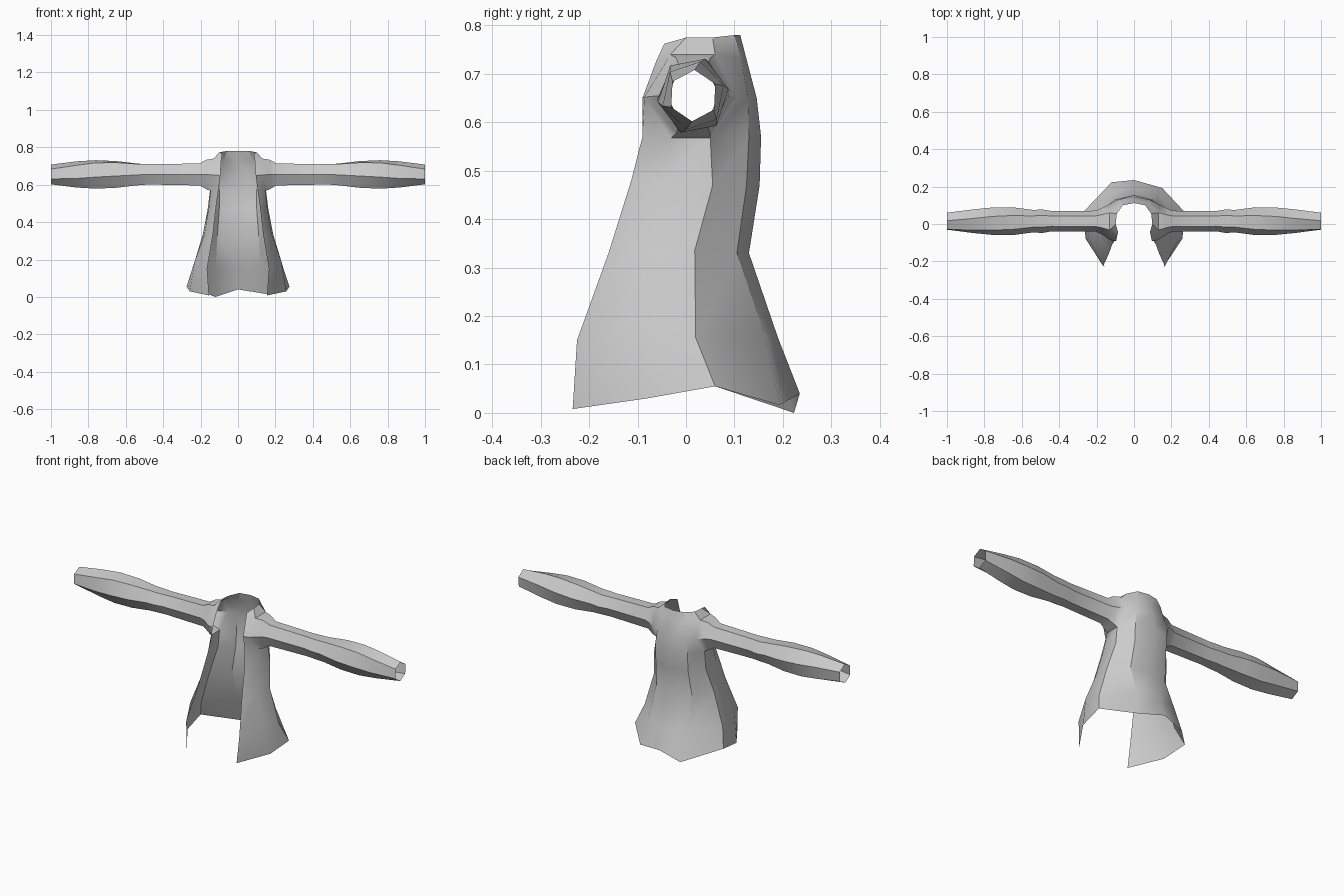
import bpy, bmesh
from math import sin, cos, radians

# Half of the coat body: rows from hem to collar, each running
# centre back, back corner, side, front corner, front edge (x, y, z)
ROWS = [
    [(0, .235, .04), (.135, .208, .008), (.275, .06, .055), (.258, -.08, .03), (.155, -.234, .008)],
    [(0, .19, .155), (.12, .165, .155), (.242, .02, .155), (.232, -.095, .19), (.165, -.225, .15)],
    [(0, .13, .33), (.11, .105, .33), (.188, .018, .335), (.18, -.078, .335), (.135, -.16, .33)],
    [(0, .152, .47), (.10, .125, .47), (.162, .055, .47), (.155, -.045, .48), (.118, -.113, .48)],
    [(0, .155, .57), (.10, .13, .57), (.15, .05, .568), (.147, -.03, .568), (.105, -.09, .57)],
    [(0, .146, .65), (.09, .128, .65), (.135, .104, .652), (.128, -.086, .652), (.095, -.09, .65)],
    [(0, .125, .73), (.075, .115, .73), (.13, .06, .74), (.13, -.032, .74), (.09, -.062, .725)],
    [(0, .112, .78), (.06, .10, .78), (.092, .055, .775), (.098, 0, .775), (.085, -.045, .762)],
]

# Sleeve rings: x, radius in y, radius in z, twist in degrees
SLEEVE = [
    (.172, .070, .090, 0), (.205, .056, .068, 0), (.44, .054, .063, 0),
    (.49, .063, .063, 0), (.54, .060, .066, 2), (.65, .075, .078, 6),
    (.76, .074, .081, 10), (.86, .066, .072, 17), (1.0, .051, .053, 27),
]


def build_half(bm, side):
    grid = [[bm.verts.new((side * x, y, z)) for x, y, z in row] for row in ROWS]

    def quad(*vs):
        bm.faces.new(vs if side > 0 else vs[::-1])

    # body panels, leaving the six-sided armhole open
    for r in range(len(grid) - 1):
        for c in range(4):
            if c == 2 and r in (4, 5):
                continue
            a, b = grid[r], grid[r + 1]
            quad(a[c + 1], a[c], b[c], b[c + 1])

    # sleeve grown from the armhole
    ring = [grid[5][2], grid[6][2], grid[6][3], grid[5][3], grid[4][3], grid[4][2]]
    for x, ry, rz, twist in SLEEVE:
        new = []
        for i in range(6):
            t = radians(60 * i + twist)
            new.append(bm.verts.new((side * x, .015 + ry * cos(t), .655 + rz * sin(t))))
        for i in range(6):
            j = (i + 1) % 6
            quad(ring[i], ring[j], new[j], new[i])
        ring = new


# Open coat with both sleeves
bm = bmesh.new()
for side in (1, -1):
    build_half(bm, side)
bmesh.ops.remove_doubles(bm, verts=bm.verts, dist=.0005)

# Slightly uneven back hem
for v in bm.verts:
    if v.co.z < .02 and v.co.y > .15:
        s = 1 if v.co.x > 0 else -1
        v.co.x += .015
        v.co.y -= .015 * s
        v.co.z += .008 * s

mesh = bpy.data.meshes.new("coat")
bm.to_mesh(mesh)
bm.free()
coat = bpy.data.objects.new("coat", mesh)
bpy.context.collection.objects.link(coat)
bpy.context.view_layer.objects.active = coat
coat.select_set(True)
bpy.ops.object.shade_smooth_by_angle(angle=radians(32))
